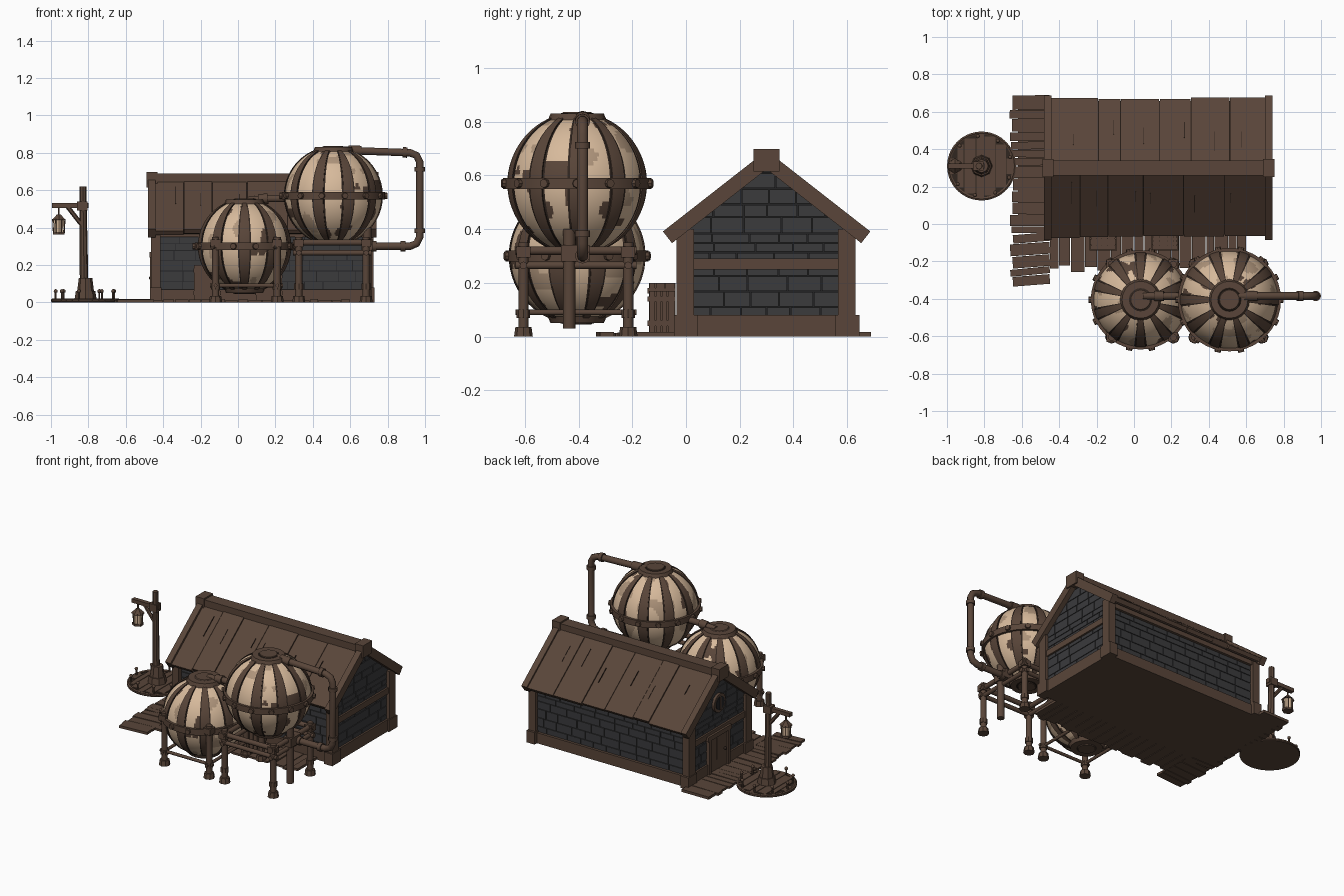
import bpy, bmesh, math, random
from mathutils import Vector, Matrix, noise

random.seed(4)
if "Cube" in bpy.data.objects:
    bpy.data.objects.remove(bpy.data.objects["Cube"])


def material(name, r, g, b):
    m = bpy.data.materials.new(name)
    m.use_nodes = True
    m.diffuse_color = (r, g, b, 1)
    m.node_tree.nodes["Principled BSDF"].inputs["Base Color"].default_value = (r, g, b, 1)
    return m


WOOD, DARK, STONE, MORTAR, CREAM, TAN = range(6)
MATS = [material("brown wood", .1, .06, .041), material("dark wood", .03, .019, .014),
        material("grey stone", .043, .043, .046), material("dark mortar", .017, .017, .018),
        material("cream cloth", .68, .49, .33), material("tan cloth", .43, .3, .2)]


class Part:
    """Collects simple solids into one named object."""

    def __init__(self, name):
        self.name, self.bm = name, bmesh.new()

    def paint(self, verts, mat):
        for f in {f for v in verts for f in v.link_faces}:
            f.material_index = mat

    def box(self, lo, hi, mat=WOOD, frame=Matrix()):
        lo, hi = Vector(lo), Vector(hi)
        m = frame @ Matrix.Translation((lo + hi) / 2) @ Matrix.Diagonal((*(hi - lo), 1))
        self.paint(bmesh.ops.create_cube(self.bm, size=1, matrix=m)["verts"], mat)

    def rod(self, a, b, r, r2=None, mat=WOOD, sides=12):
        a, b = Vector(a), Vector(b)
        m = Matrix.Translation((a + b) / 2) @ (b - a).to_track_quat('Z', 'Y').to_matrix().to_4x4()
        verts = bmesh.ops.create_cone(self.bm, cap_ends=True, segments=sides, radius1=r,
                                      radius2=r if r2 is None else r2,
                                      depth=(b - a).length, matrix=m)["verts"]
        self.paint(verts, mat)

    def ball(self, c, r, mat=WOOD):
        self.paint(bmesh.ops.create_icosphere(self.bm, subdivisions=2, radius=r,
                                              matrix=Matrix.Translation(c))["verts"], mat)

    def finish(self):
        me = bpy.data.meshes.new(self.name)
        self.bm.to_mesh(me)
        self.bm.free()
        for m in MATS:
            me.materials.append(m)
        me.shade_smooth()
        me.set_sharp_from_angle(angle=math.radians(35))
        bpy.context.collection.objects.link(bpy.data.objects.new(self.name, me))


def spans(a, b, size):
    """Cut a length into randomly sized pieces."""
    while a < b - .001:
        e = a + size * random.uniform(.7, 1.3)
        e = b if b - e < size * .5 else e
        yield a, e
        a = e


# House: walls, then stones trimmed to the gable slope
X0, X1, DEPTH, MID = -.44, .7, .6, .3
SLOPE = math.radians(38)
core = Part("wall_core")
outline = [(0, .004), (DEPTH, .004), (DEPTH, .4), (MID, .64), (0, .4)]
face = core.bm.faces.new([core.bm.verts.new((X0, y, z)) for y, z in outline])
grown = bmesh.ops.extrude_face_region(core.bm, geom=[face])["geom"]
bmesh.ops.translate(core.bm, vec=(X1 - X0, 0, 0), verts=[v for v in grown if isinstance(v, bmesh.types.BMVert)])
bmesh.ops.recalc_face_normals(core.bm, faces=core.bm.faces)
core.paint(core.bm.verts, MORTAR)
core.finish()

stones = Part("wall_stones")
GAP = .002
for z, top in spans(.07, .64, .048):
    for a, b in spans(0, DEPTH, .12):
        for x in (X0, X1):
            stones.box((x - .006, a + GAP, z + GAP), (x + .006, b - GAP, top - GAP), STONE)
    if top < .42:
        for a, b in spans(X0, X1, .12):
            for y in (0, DEPTH):
                stones.box((a + GAP, y - .006, z + GAP), (b - GAP, y + .006, top - GAP), STONE)
for s in (-1, 1):
    bmesh.ops.bisect_plane(stones.bm, geom=stones.bm.verts[:] + stones.bm.edges[:] + stones.bm.faces[:],
                           plane_co=(0, MID, .64), plane_no=(0, s * math.sin(SLOPE), math.cos(SLOPE)),
                           clear_outer=True)
stones.finish()

frame = Part("timber_frame")
for x in (X0, X1):
    for y in (0, DEPTH):
        frame.box((x - .025, y - .035, 0), (x + .025, y + .03, .4))
        frame.box((x - .03, y - .045, 0), (x + .03, y + .045, .08))
    frame.box((x - .018, 0, 0), (x + .018, DEPTH, .08))
    frame.box((x - .018, 0, .25), (x + .018, DEPTH, .29))
for y in (0, DEPTH):
    frame.box((X0, y - .02, 0), (X1, y + .02, .07))
    frame.box((X0, y - .018, .35), (X1, y + .018, .39))
frame.finish()

# Roof: boards on each slope, end boards and ridge beam
roof = Part("roof")
RUN = .375 / math.cos(SLOPE)
for s in (0, 1):
    place = Matrix.Translation((0, MID, .68)) @ Matrix.Rotation(math.pi * s, 4, 'Z') @ Matrix.Rotation(SLOPE, 4, 'X')
    lo, hi = (-.46, .72) if not s else (-.72, .46)
    roof.box((lo + .01, -RUN + .015, -.04), (hi - .01, 0, -.01), DARK, place)
    for a, b in spans(lo, hi, .17):
        roof.box((a + .002, -RUN + random.uniform(-.006, .012), -.03),
                 (b - .002, 0, random.uniform(-.006, 0)), WOOD, place)
        x, y = random.uniform(a + .03, b - .03), random.uniform(-RUN + .03, -.22)
        roof.box((x, y, -.01), (x + .003, y + random.uniform(.06, .15), .001), DARK, place)
    for x in (lo, hi):
        roof.box((x - .02, -RUN - .006, -.045), (x + .02, 0, .01), WOOD, place)
roof.box((-.47, .26, .62), (.73, .34, .688))
for x in (-.46, .72):
    roof.box((x - .03, .252, .615), (x + .03, .348, .698))
roof.finish()

# Door and round window on the left-hand gable
door = Part("door")
door.box((X0 - .014, .22, .02), (X0, .4, .24), DARK)
for a, b in spans(.22, .4, .06):
    door.box((X0 - .02, a + .002, .02), (X0, b - .002, .24))
for y in (.2, .4):
    door.box((X0 - .03, y, .01), (X0, y + .022, .26))
door.box((X0 - .032, .19, .24), (X0, .435, .27))
door.ball((X0 - .026, .25, .13), .01, DARK)
door.finish()
window = Part("round_window")
for r, d, mat in ((.062, .022, WOOD), (.045, .026, MORTAR)):
    window.rod((X0, MID, .45), (X0 - d, MID, .45), r, mat=mat, sides=20)
window.box((X0 - .03, MID - .006, .405), (X0, MID + .006, .495))
window.finish()

# Boardwalk on two sides, with crates against the front wall
walk = Part("boardwalk")
walk.box((-.62, 0, 0), (X1, DEPTH + .02, .006))
for a, b in spans(-.33, .69, .055):
    skew = Matrix.Rotation(random.uniform(-.02, .02) + (.08 if a < -.1 else 0), 4, 'Z')
    at = Matrix.Translation((-.56, (a + b) / 2, 0)) @ skew
    h = (b - a) / 2 - .002
    walk.box((-.095 + random.uniform(-.01, .01), -h, 0), (.11, h, random.uniform(.012, .018)), WOOD, at)
for a, b in spans(-.45, .6, .06):
    walk.box((a + .002, -.25 + random.uniform(-.01, .03), 0), (b - .002, 0, random.uniform(.01, .018)))
walk.finish()

crates = Part("crates")
for x, top in ((-.23, .2), (.1, .17)):
    crates.box((x + .006, -.13, .01), (x + .124, -.045, top - .006), DARK)
    for a, b in spans(x, x + .13, .035):
        crates.box((a + .002, -.137, .01), (b - .002, -.04, top))
    for a, b in spans(-.137, -.04, .03):
        crates.box((x - .004, a + .002, .01), (x + .134, b - .002, top))
    for z in (.04, top - .04):
        crates.box((x - .008, -.143, z), (x + .138, -.04, z + .02))
crates.finish()


def tank(name, cx, cz, r, turn):
    """Round cloth tank with ten raised ribs, a girdle and end caps."""
    cy = -.405
    t = Part(name)
    bm = t.bm
    bmesh.ops.create_uvsphere(bm, u_segments=180, v_segments=48, radius=r)
    ribs = []
    for f in bm.faces:
        c = f.calc_center_median()
        angle = (math.degrees(math.atan2(c.y, c.x)) + 90 + turn + 18) % 36 - 18
        stain = noise.noise(c * 9 + Vector((cx, 0, cz)) * 20)
        f.material_index = TAN if stain > .3 else CREAM
        if abs(angle) < 6:
            f.material_index = WOOD
            ribs.append(f)
        elif abs(angle) < 8:
            f.material_index = DARK
        elif abs(angle) < 8 + max(0, -stain - .32) * 40:
            f.material_index = WOOD
    grown = bmesh.ops.extrude_face_region(bm, geom=ribs)["geom"]
    bmesh.ops.scale(bm, vec=(1.018,) * 3, verts=[v for v in grown if isinstance(v, bmesh.types.BMVert)])
    bmesh.ops.delete(bm, geom=ribs, context='FACES')
    bmesh.ops.translate(bm, vec=(cx, cy, cz), verts=bm.verts)
    for s in (-1, 1):
        for low, high, wide, mat in ((.9, 1, .11, WOOD), (.99, 1.008, .066, DARK), (.99, 1.02, .058, WOOD)):
            t.rod((cx, cy, cz + s * r * low), (cx, cy, cz + s * r * high), wide, wide * .9, mat, 20)
    t.finish()

    g = Part(name + "_girdle")
    g.rod((cx, cy, cz - .02), (cx, cy, cz + .02), r + .016, sides=40)
    for i in range(14):
        d = Vector((math.cos(i * math.tau / 14), math.sin(i * math.tau / 14), 0))
        p = Vector((cx, cy, cz))
        g.rod(p + d * r, p + d * (r + .028), .02, .016, sides=8)
    g.finish()


def stand(name, cx, half, levels):
    """Four footed legs joined by rails at the given heights."""
    s = Part(name)
    xs, ys = (cx - half, cx + half), (-.605, -.215)
    for x in xs:
        for y in ys:
            s.rod((x, y, 0), (x, y, .35), .019)
            s.rod((x, y, 0), (x, y, .035), .035, .03, sides=8)
            s.rod((x, y, .07), (x, y, .1), .025, sides=8)
            s.box((x - .026, y - .026, .295), (x + .026, y + .026, .335))
    for z, r in levels:
        for x in xs:
            s.rod((x, ys[0] - .03, z), (x, ys[1] + .03, z), r)
        for y in ys:
            s.rod((xs[0] - .03, y, z), (xs[1] + .03, y, z), r)
    s.finish()


tank("low_tank", .035, .3, .25, 0)
tank("high_tank", .51, .57, .26, 18)
stand("low_stand", .045, .165, [(.09, .01)])
stand("high_stand", .505, .18, [(.265, .014), (.32, .016)])


def pipe(name, points, r):
    cu = bpy.data.curves.new(name, 'CURVE')
    cu.dimensions, cu.bevel_depth, cu.bevel_resolution, cu.use_fill_caps = '3D', r, 3, True
    sp = cu.splines.new('POLY')
    sp.points.add(len(points) - 1)
    for p, co in zip(sp.points, points):
        p.co = (*co, 1)
    cu.materials.append(MATS[WOOD])
    bpy.context.collection.objects.link(bpy.data.objects.new(name, cu))


# Pipework
Y = -.385
pipe("outer_pipe", [(.53, Y, .815), (.64, Y, .81), (.92, Y, .8), (.955, Y, .785), (.972, Y, .75),
                    (.972, Y, .35), (.955, Y, .315), (.92, Y, .3), (.7, Y, .3)], .021)
pipe("link_pipe", [(.05, Y, .545), (.16, Y, .555), (.28, Y, .555)], .02)
joints = Part("pipe_joints")
for a, b in (((.59, Y, .812), (.66, Y, .809)), ((.88, Y, .802), (.905, Y, .801)), ((.972, Y, .7), (.972, Y, .725)),
             ((.972, Y, .37), (.972, Y, .395)), ((.87, Y, .3), (.895, Y, .3)), ((.71, Y, .3), (.74, Y, .3)),
             ((.11, Y, .55), (.16, Y, .555))):
    joints.rod(a, b, .028)
joints.rod((.69, -.435, .03), (.69, -.435, .4), .023)
joints.box((.66, -.465, .28), (.72, -.36, .34))
joints.finish()

# Street lamp on a round planked base
LX, LY = -.815, .31
base = Part("lamp_base")
base.rod((LX, LY, 0), (LX, LY, .004), .183, sides=32)
base.rod((LX, LY, .004), (LX, LY, .012), .18, mat=DARK, sides=32)
for a, b in spans(-.17, .17, .05):
    half = math.sqrt(.175 ** 2 - max(abs(a), abs(b)) ** 2)
    base.box((LX + a + .002, LY - half, .005), (LX + b - .002, LY + half, .018))
for i in range(32):
    a, b = ((LX + .176 * math.cos(k * math.tau / 32), LY + .176 * math.sin(k * math.tau / 32), .011)
            for k in (i, i + 1))
    base.rod(a, b, .01, sides=6)
for i in range(9):
    a = i * math.tau / 9 + .3
    x, y = LX + .16 * math.cos(a), LY + .16 * math.sin(a)
    base.rod((x, y, .01), (x, y, .055), .006, sides=6)
    base.ball((x, y, .06), .011)
base.finish()

lamp = Part("lamp_post")
lamp.rod((LX, LY, .01), (LX, LY, .06), .06, .052, sides=8)
lamp.rod((LX, LY, .06), (LX, LY, .13), .045, .036, sides=8)
lamp.rod((LX - .008, LY, .1), (LX - .014, LY, .62), .023, .018, sides=8)
lamp.box((-.995, LY - .014, .505), (-.8, LY + .014, .53))
lamp.box((-.86, LY - .024, .49), (-.805, LY + .024, .54))
lamp.rod((-.84, LY, .42), (-.91, LY, .51), .012, sides=6)
lamp.finish()

lantern = Part("lantern")
CX = -.958
lantern.rod((CX, LY, .465), (CX, LY, .51), .005, sides=6)
lantern.rod((CX, LY, .44), (CX, LY, .47), .042, .012, sides=6)
lantern.rod((CX, LY, .375), (CX, LY, .44), .029, .032, CREAM, 6)
lantern.rod((CX, LY, .362), (CX, LY, .376), .035, sides=6)
for i in range(6):
    c, s = math.cos(i * math.tau / 6), math.sin(i * math.tau / 6)
    lantern.rod((CX + .029 * c, LY + .029 * s, .37), (CX + .033 * c, LY + .033 * s, .445), .0035, sides=5)
lantern.finish()
